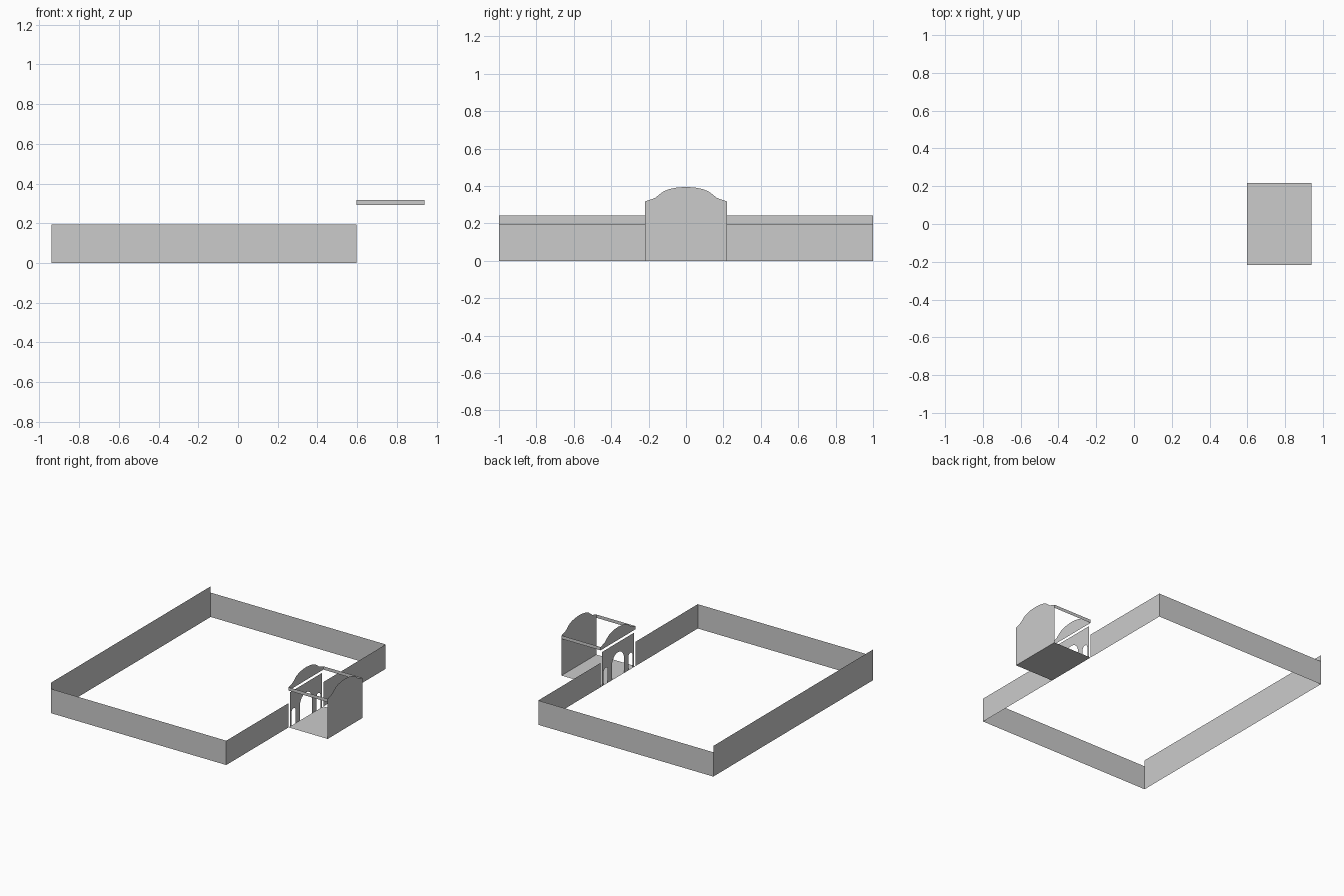
import bpy, math

if "Cube" in bpy.data.objects:
    bpy.data.objects.remove(bpy.data.objects["Cube"])

X_BACK, X_GATE, X_END = -0.94, 0.597, 0.94
HALF, GATE = 1.0, 0.218


def sheet(name, points):
    """Single flat face from an ordered outline."""
    mesh = bpy.data.meshes.new(name)
    mesh.from_pydata(points, [], [list(range(len(points)))])
    obj = bpy.data.objects.new(name, mesh)
    bpy.context.collection.objects.link(obj)
    return obj


def wall(name, a, b, z0, z1):
    """Upright rectangular sheet between two plan points."""
    return sheet(name, [(*a, z0), (*b, z0), (*b, z1), (*a, z1)])


def arch(y, half_width, top, n=12):
    """Outline of a round-headed opening, from floor to floor."""
    spring = top - half_width
    pts = [(y - half_width, 0)]
    for i in range(n + 1):
        t = math.pi * (1 - i / n)
        pts.append((y + half_width * math.cos(t), spring + half_width * math.sin(t)))
    return pts + [(y + half_width, 0)]


# Courtyard walls
wall("back_wall", (X_BACK, HALF), (X_BACK, -HALF), 0, 0.243)
for side, s in (("left", -1), ("right", 1)):
    wall(side + "_wall", (X_BACK, s * HALF), (X_GATE, s * HALF), 0, 0.193)
    wall(side + "_gate_wall", (X_GATE, s * HALF), (X_GATE, s * GATE), 0, 0.193)
    # Eaves strips along the gatehouse sides
    wall(side + "_eaves", (X_GATE, s * GATE), (X_END, s * GATE), 0.292, 0.318)

# Gatehouse floor
sheet("gatehouse_floor", [(X_GATE, -GATE, 0), (X_END, -GATE, 0),
                          (X_END, GATE, 0), (X_GATE, GATE, 0)])

# Curved gable profile, mirrored about the centre
half = [(GATE, 0.318), (0.19, 0.327), (0.165, 0.336), (0.14, 0.356), (0.12, 0.371),
        (0.09, 0.383), (0.05, 0.391), (0, 0.395)]
crown = half + [(-y, z) for y, z in reversed(half[:-1])]


def gable(name, x, base):
    outline = [(-GATE, base), (GATE, base)] + crown
    return sheet(name, [(x, y, z) for y, z in outline])


gable("end_wall", X_END, 0)
gable("inner_gable", X_GATE, 0.292)

# Inner screen with one large and two small arches
screen = [(-0.2, 0)] + arch(-0.155, 0.026, 0.13) + arch(0, 0.075, 0.195) \
    + arch(0.155, 0.026, 0.13) + [(0.2, 0), (0.2, 0.272), (-0.2, 0.272)]
sheet("arched_screen", [(X_GATE, y, z) for y, z in screen])
